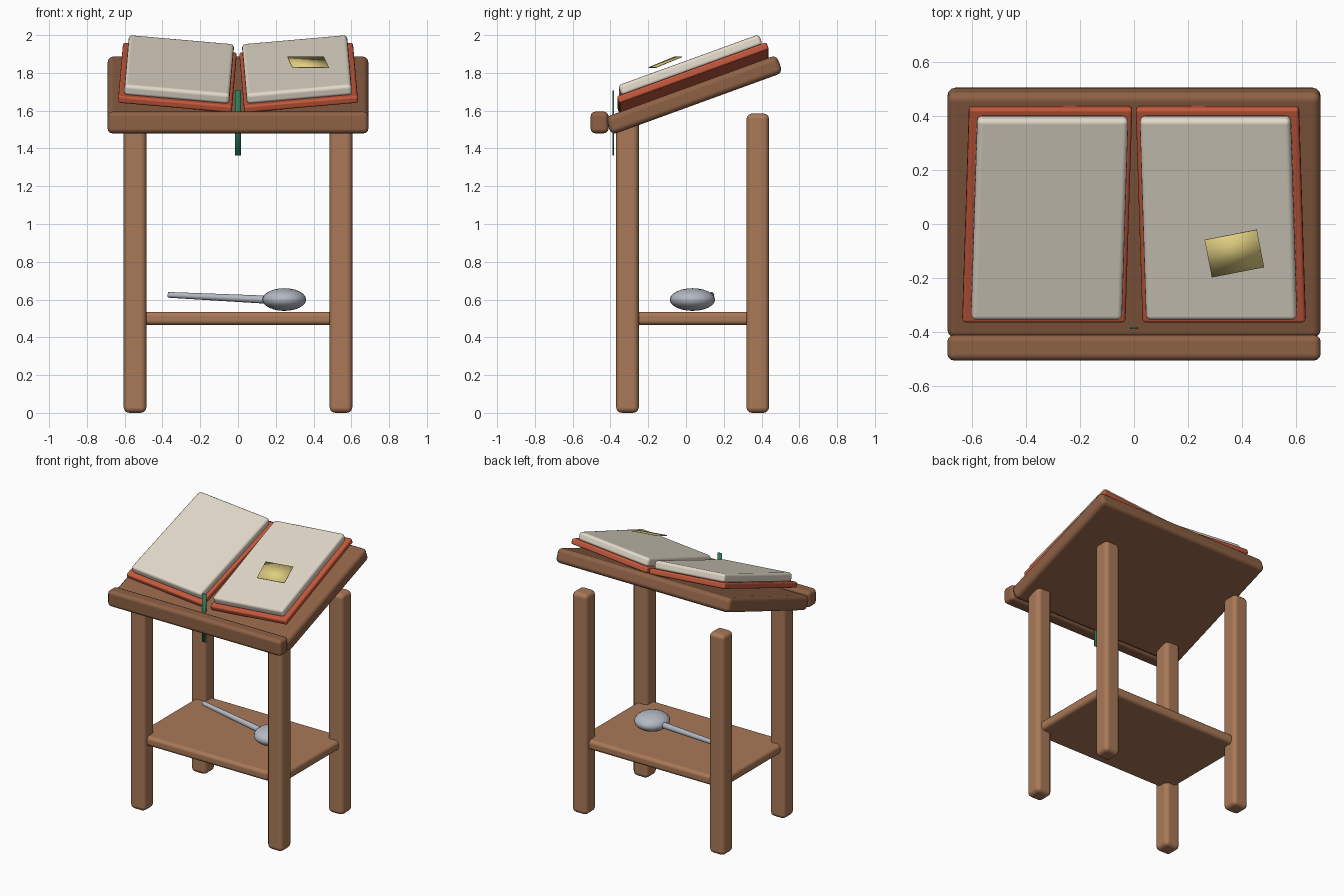
import bpy
from math import radians
from mathutils import Vector

default = bpy.data.objects.get("Cube")
if default:
    bpy.data.objects.remove(default, do_unlink=True)


def material(name, rgb):
    mat = bpy.data.materials.new(name)
    mat.use_nodes = True
    color = (*rgb, 1.0)
    mat.diffuse_color = color
    node = next(n for n in mat.node_tree.nodes if n.type == "BSDF_PRINCIPLED")
    node.inputs["Base Color"].default_value = color
    node.inputs["Roughness"].default_value = 0.6
    return mat


light_wood = material("light wood", (0.40, 0.19, 0.095))
dark_wood = material("dark wood", (0.27, 0.12, 0.06))
cover_red = material("brick red cover", (0.56, 0.10, 0.045))
paper = material("cream paper", (0.76, 0.70, 0.59))
note_yellow = material("note yellow", (0.75, 0.62, 0.22))
ribbon_green = material("ribbon green", (0.03, 0.20, 0.10))
steel = material("spoon steel", (0.45, 0.48, 0.54))


def finish(obj, name, mat):
    obj.name = obj.data.name = name
    obj.data.materials.append(mat)
    return obj


def box(name, size, loc, mat, bevel=0.0, rot=(0, 0, 0)):
    """Box with softly rounded edges; rotation in degrees."""
    bpy.ops.mesh.primitive_cube_add(size=1, location=loc)
    obj = finish(bpy.context.object, name, mat)
    for v in obj.data.vertices:
        v.co = Vector(a * b for a, b in zip(v.co, size))
    obj.rotation_euler = [radians(a) for a in rot]
    bpy.ops.object.shade_smooth()
    if bevel:
        mod = obj.modifiers.new("rounded edges", "BEVEL")
        mod.width = bevel
        mod.segments = 3
        mod.harden_normals = True
    return obj


# Four legs and the lower shelf
for side, x in (("right", -0.545), ("left", 0.545)):
    for end, y in (("front", -0.31), ("back", 0.38)):
        box(f"{end}_{side}_leg", (0.12, 0.12, 1.585), (x, y, 0.7925), light_wood, 0.03)
box("shelf", (1.15, 0.75, 0.07), (0, 0.035, 0.5), light_wood, 0.025)

# Sloping desk board and the rail that stops the book sliding
slope = 20
box("desk_board", (1.38, 0.966, 0.10), (0, 0.042, 1.683), dark_wood, 0.03, (slope, 0, 0))
box("front_rail", (1.38, 0.095, 0.115), (0, -0.4575, 1.5375), dark_wood, 0.025)

# Open book: each half rises towards its outer edge
for side, s in (("right", -1), ("left", 1)):
    tilt = (slope, -5 * s, 0)
    box(f"{side}_cover", (0.605, 0.844, 0.04), (0.321 * s, 0.036, 1.775), cover_red, 0.012, tilt)
    box(f"{side}_pages", (0.56, 0.794, 0.06), (0.3125 * s, 0.023, 1.818), paper, 0.02, tilt)

# Loose note over the page, and the ribbon bookmark
box("note", (0.197, 0.152, 0.004), (0.371, -0.109, 1.857), note_yellow, 0, (22, 0, 11))
box("ribbon_bookmark", (0.03, 0.008, 0.345), (0, -0.385, 1.535), ribbon_green)

# Spoon on the shelf
bpy.ops.mesh.primitive_uv_sphere_add(segments=24, ring_count=12, radius=1, location=(0.245, 0.034, 0.6))
bowl = finish(bpy.context.object, "spoon_bowl", steel)
bowl.scale = (0.116, 0.12, 0.06)
bpy.ops.object.shade_smooth()

start, tip = Vector((0.2, 0.042, 0.597)), Vector((-0.37, 0.135, 0.625))
bpy.ops.mesh.primitive_cone_add(vertices=12, radius1=0.022, radius2=0.015,
                                depth=(tip - start).length, location=(start + tip) / 2)
handle = finish(bpy.context.object, "spoon_handle", steel)
handle.rotation_euler = (tip - start).to_track_quat("Z", "Y").to_euler()
bpy.ops.object.shade_smooth_by_angle(angle=radians(40))
